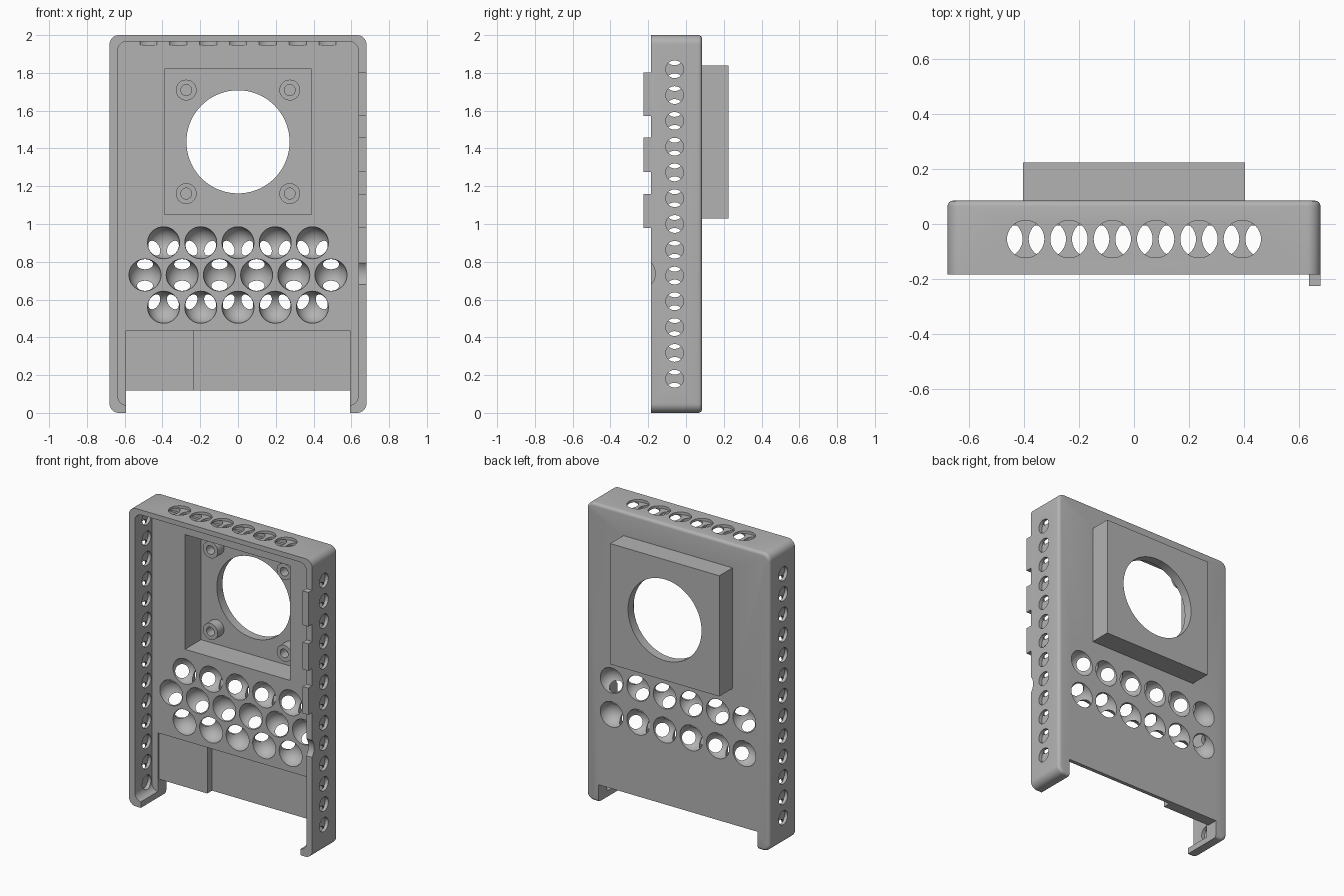
import bpy, bmesh, math
from mathutils import Matrix, Vector

cube = bpy.data.objects.get("Cube")
if cube:
    bpy.data.objects.remove(cube)

grey = bpy.data.materials.new("grey plastic")
grey.use_nodes = True
colour = (0.45, 0.45, 0.45, 1)
grey.diffuse_color = colour
grey.node_tree.nodes["Principled BSDF"].inputs["Base Color"].default_value = colour


def finish(name, bm):
    bmesh.ops.recalc_face_normals(bm, faces=bm.faces[:])
    mesh = bpy.data.meshes.new(name)
    bm.to_mesh(mesh)
    bm.free()
    mesh.materials.append(grey)
    ob = bpy.data.objects.new(name, mesh)
    bpy.context.collection.objects.link(ob)
    return ob


def activate(ob):
    bpy.ops.object.select_all(action="DESELECT")
    ob.select_set(True)
    bpy.context.view_layer.objects.active = ob


def slab(name, x, y, z, radius=0, back_round=0):
    """Plate with rounded corners in the front outline; x, y, z are ranges."""
    bm = bmesh.new()
    outline = []
    steps = 8 if radius else 0
    for i, (sx, sz) in enumerate([(1, 1), (0, 1), (0, 0), (1, 0)]):
        cx = x[sx] + (radius if sx == 0 else -radius)
        cz = z[sz] + (radius if sz == 0 else -radius)
        for k in range(steps + 1):
            a = math.pi / 2 * (i + k / max(steps, 1))
            outline.append(bm.verts.new((cx + radius * math.cos(a), y[0], cz + radius * math.sin(a))))
    face = bm.faces.new(outline)
    moved = bmesh.ops.extrude_face_region(bm, geom=[face])["geom"]
    top = [v for v in moved if isinstance(v, bmesh.types.BMVert)]
    bmesh.ops.translate(bm, verts=top, vec=(0, y[1] - y[0], 0))
    if back_round:
        rim = [e for e in bm.edges if all(v in top for v in e.verts)]
        bmesh.ops.bevel(bm, geom=rim, offset=back_round, segments=4, profile=0.5, affect="EDGES")
    return finish(name, bm)


def cylinders(name, centres, axis, radius, depth, segments=40):
    bm = bmesh.new()
    turn = Vector((0, 0, 1)).rotation_difference(Vector(axis)).to_matrix().to_4x4()
    for c in centres:
        bmesh.ops.create_cone(bm, cap_ends=True, segments=segments, radius1=radius,
                              radius2=radius, depth=depth, matrix=Matrix.Translation(c) @ turn)
    return finish(name, bm)


def spheres(name, centres, radius):
    bm = bmesh.new()
    turn = Matrix.Rotation(math.pi / 2, 4, "X")
    for c in centres:
        bmesh.ops.create_uvsphere(bm, u_segments=36, v_segments=18, radius=radius,
                                  matrix=Matrix.Translation(c) @ turn)
    return finish(name, bm)


def combine(target, other, operation="DIFFERENCE"):
    other.hide_render = True
    activate(target)
    mod = target.modifiers.new("combine", "BOOLEAN")
    mod.operation = operation
    mod.solver = "EXACT"
    mod.object = other
    bpy.ops.object.modifier_apply(modifier=mod.name)
    bpy.data.objects.remove(other)


def row(count, pitch, middle=0):
    return [middle + (i - (count - 1) / 2) * pitch for i in range(count)]


FRONT, PANEL, BACK = -0.185, -0.005, 0.085
FAN_Z = 1.435

# Shell with open front, and the fan housing on its back
shell = slab("enclosure", (-0.68, 0.68), (FRONT, BACK), (0, 2), 0.05, 0.02)
combine(shell, slab("cavity", (-0.637, 0.637), (-0.4, PANEL), (0.04, 1.967), 0.05))
combine(shell, slab("housing", (-0.405, 0.405), (0.05, 0.225), (1.03, 1.84)), "UNION")
combine(shell, slab("fan_recess", (-0.39, 0.39), (-0.1, 0.165), (1.05, 1.82)))
combine(shell, cylinders("fan_hole", [(0, 0.2, FAN_Z)], (0, 1, 0), 0.273, 0.3, 72))

# Bottom opening and the stepped recess above it
combine(shell, slab("bottom_gap", (-0.592, 0.592), (-0.4, 0.4), (-0.2, 0.118)))
combine(shell, slab("shallow_recess", (-0.592, -0.2), (-0.1, 0.01), (0.05, 0.435)))
combine(shell, slab("deep_recess", (-0.235, 0.592), (-0.11, 0.06), (0.04, 0.435)))

# Staggered spherical vents through the panel
PITCH = 0.197
STEP = PITCH * math.sqrt(3) / 2
VENT_Z = 0.73
front_vents = [(x, PANEL - 0.001, VENT_Z + k * STEP)
               for k in (-1, 0, 1) for x in row(6 - abs(k), PITCH)]
back_vents = [(x, BACK + 0.001, VENT_Z + k * PITCH / math.sqrt(3))
              for k in (-1, 1) for x in row(6, PITCH)]
combine(shell, spheres("front_vents", front_vents, 0.085))
combine(shell, spheres("back_vents", back_vents, 0.085))

# Staggered round vents in the top wall: outer half, then inner half
for count, z in ((6, 2.0), (7, 1.966)):
    places = [(x, -0.055, z) for x in row(count, 0.158)]
    combine(shell, cylinders("top_vents", places, (0, 0, 1), 0.068, 0.036))

# Staggered round vents in both side walls
for side in (-1, 1):
    for count, x in ((13, 0.68), (14, 0.636)):
        places = [(side * x, -0.06, z) for z in row(count, 0.1365, 1.0)]
        combine(shell, cylinders("side_vents", places, (1, 0, 0), 0.047, 0.046, 32))

# Finger notch in the left wall's front edge
combine(shell, cylinders("notch", [(0.66, -0.248, 0.737)], (1, 0, 0), 0.085, 0.1, 48))

parts = [shell]

# Clips on the left wall's front edge
for i, z in enumerate([(0.98, 1.16), (1.275, 1.457), (1.573, 1.802)]):
    parts.append(slab("clip_%d" % (i + 1), (0.638, 0.68), (-0.226, FRONT), z))

# Screw bosses in the fan housing
for i, (sx, sz) in enumerate([(-1, -1), (1, -1), (-1, 1), (1, 1)]):
    x, z = sx * 0.274, FAN_Z + sz * 0.274
    boss = cylinders("screw_boss_%d" % (i + 1), [(x, 0.133, z)], (0, 1, 0), 0.055, 0.07)
    combine(boss, cylinders("screw_hole", [(x, 0.1, z)], (0, 1, 0), 0.029, 0.12, 24))
    parts.append(boss)

for ob in parts:
    activate(ob)
    bpy.ops.object.shade_smooth_by_angle(angle=math.radians(30))
